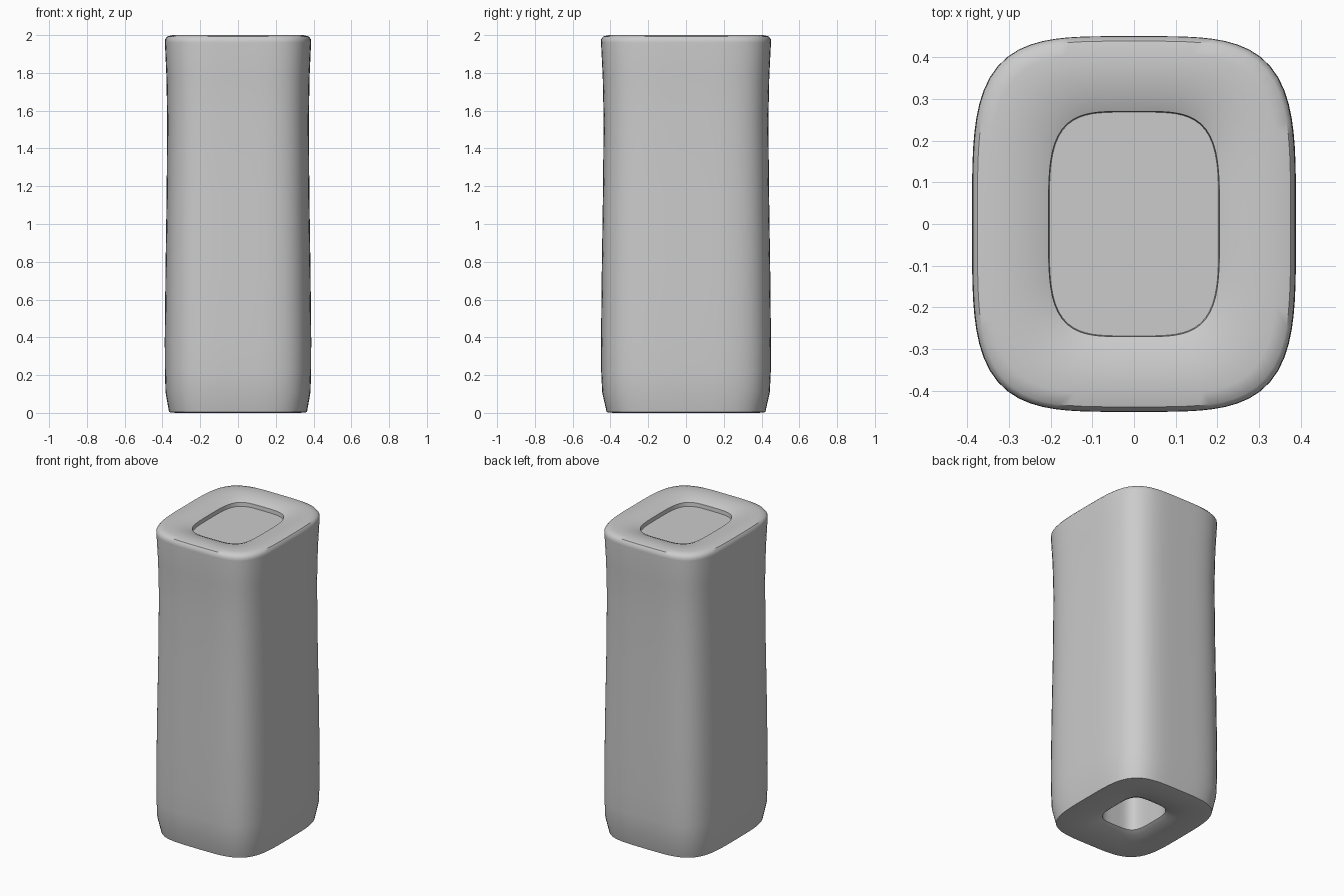
import bpy, bmesh, math

if "Cube" in bpy.data.objects:
    bpy.data.objects.remove(bpy.data.objects["Cube"])

N = 96  # points round each ring


def ring(bm, hx, hy, z, power=4.0):
    """Rounded-rectangle (superellipse) loop of vertices."""
    verts = []
    for i in range(N):
        a = 2 * math.pi * i / N
        c, s = math.cos(a), math.sin(a)
        r = (abs(c) ** power + abs(s) ** power) ** (-1 / power)
        verts.append(bm.verts.new((hx * r * c, hy * r * s, z)))
    return verts


def loft(name, sections, cap_start=False, cap_end=False, angle=40):
    bm = bmesh.new()
    rings = [ring(bm, *s) for s in sections]
    for a, b in zip(rings, rings[1:]):
        for i in range(N):
            j = (i + 1) % N
            bm.faces.new((a[i], a[j], b[j], b[i]))
    if cap_start:
        bm.faces.new(rings[0][::-1])
    if cap_end:
        bm.faces.new(rings[-1])
    bmesh.ops.recalc_face_normals(bm, faces=bm.faces)
    mesh = bpy.data.meshes.new(name)
    bm.to_mesh(mesh)
    bm.free()
    ob = bpy.data.objects.new(name, mesh)
    bpy.context.collection.objects.link(ob)
    bpy.context.view_layer.objects.active = ob
    ob.select_set(True)
    bpy.ops.object.shade_smooth_by_angle(angle=math.radians(angle))
    ob.select_set(False)
    return ob


# Body: bottom cavity, foot, slightly waisted walls, rolled rim, recessed top panel
loft("body", [
    (0.14, 0.17, 0.40),
    (0.145, 0.175, 0.03),
    (0.17, 0.205, 0.015),
    (0.25, 0.30, 0.002),
    (0.33, 0.385, 0.0),
    (0.365, 0.42, 0.004),
    (0.384, 0.444, 0.11),
    (0.387, 0.449, 0.22),
    (0.388, 0.450, 0.38),
    (0.384, 0.446, 0.75),
    (0.378, 0.440, 1.15),
    (0.375, 0.436, 1.55),
    (0.379, 0.441, 1.78),
    (0.387, 0.450, 1.96),
    (0.386, 0.449, 1.978),
    (0.375, 0.438, 1.993),
    (0.345, 0.408, 2.0),
    (0.29, 0.355, 1.998),
    (0.235, 0.30, 1.988),
    (0.205, 0.27, 1.975),
    (0.203, 0.268, 1.95),
], cap_start=True, cap_end=True)
